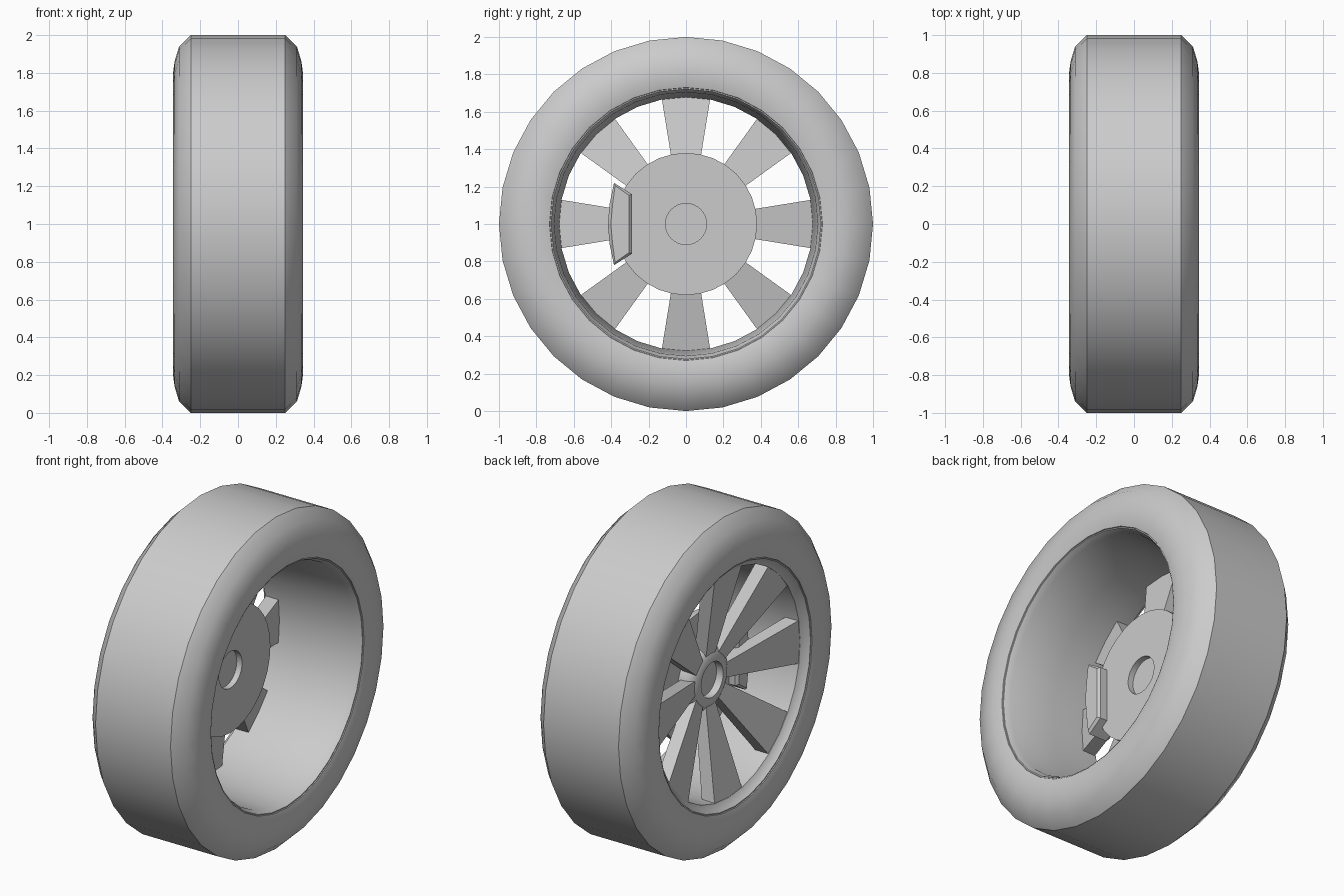
import bpy, bmesh, math
from mathutils import Matrix, Vector

if "Cube" in bpy.data.objects:
    bpy.data.objects.remove(bpy.data.objects["Cube"])

CENTRE = Vector((0, 0, 1))


def finish(name, bm, smooth=True):
    bmesh.ops.remove_doubles(bm, verts=bm.verts[:], dist=1e-5)
    bmesh.ops.recalc_face_normals(bm, faces=bm.faces[:])
    me = bpy.data.meshes.new(name)
    bm.to_mesh(me)
    bm.free()
    ob = bpy.data.objects.new(name, me)
    bpy.context.collection.objects.link(ob)
    ob.location = CENTRE
    if smooth:
        bpy.ops.object.select_all(action='DESELECT')
        ob.select_set(True)
        bpy.context.view_layer.objects.active = ob
        bpy.ops.object.shade_smooth_by_angle(angle=math.radians(35))
    return ob


def lathe(name, profile, closed=False, sides=32):
    """Turn an (x, radius) profile around the x axis."""
    bm = bmesh.new()
    rings = []
    for i in range(sides):
        a = 2 * math.pi * i / sides
        rings.append([bm.verts.new((x, r * math.cos(a), r * math.sin(a))) for x, r in profile])
    n = len(profile)
    for i in range(sides):
        p, q = rings[i], rings[(i + 1) % sides]
        for j in range(n if closed else n - 1):
            k = (j + 1) % n
            bm.faces.new((p[j], p[k], q[k], q[j]))
    return finish(name, bm)


# Tyre: symmetric rounded sidewalls
side = [(0.25, 1.0), (0.312, 0.94), (0.336, 0.86), (0.345, 0.79), (0.33, 0.73), (0.29, 0.715)]
lathe("tyre", side + [(-x, r) for x, r in reversed(side)], closed=True)

# Rim barrel with a small lip on both ends
lathe("rim", [(0.325, 0.733), (0.325, 0.722), (0.29, 0.705), (0.0, 0.692), (-0.19, 0.678),
              (-0.285, 0.68), (-0.30, 0.705), (-0.325, 0.722), (-0.325, 0.733)], closed=True)

# Brake disc with a shallow centre bore
lathe("brake_disc", [(-0.09, 0), (-0.09, 0.11), (-0.05, 0.11), (-0.05, 0.38), (-0.085, 0.38),
                     (-0.085, 0.1), (-0.095, 0)])

# Rounded hub with recessed centre
lathe("hub", [(-0.085, 0), (-0.085, 0.2), (-0.13, 0.195), (-0.155, 0.175), (-0.172, 0.145), (-0.175, 0.105),
              (-0.13, 0.105), (-0.13, 0)])

# Eight tapered spokes, sloping outwards to the rim
bm = bmesh.new()
for i in range(8):
    cube = bmesh.ops.create_cube(bm, size=2)["verts"]
    for v in cube:
        outer, front = v.co.z > 0, v.co.x < 0
        width = 0.132 if outer else 0.045
        radius = 0.685 if outer else 0.15
        if outer:
            x = -0.285 if front else -0.2
        else:
            x = -0.165 if front else -0.09
        v.co = Vector((x, math.copysign(width, v.co.y), radius))
    bmesh.ops.rotate(bm, verts=cube, cent=(0, 0, 0), matrix=Matrix.Rotation(i * math.pi / 4, 3, 'X'))
finish("spokes", bm, smooth=False)

# Brake caliper: curved block over the disc edge, with a stepped rim on each face
outline = [(-0.29, -0.16), (-0.29, 0.16), (-0.385, 0.22), (-0.408, 0.11),
           (-0.418, 0), (-0.408, -0.11), (-0.385, -0.22)]
bm = bmesh.new()
face = bm.faces.new([bm.verts.new((-0.125, y, z)) for y, z in outline])
ext = bmesh.ops.extrude_face_region(bm, geom=[face])
bmesh.ops.translate(bm, verts=[g for g in ext["geom"] if isinstance(g, bmesh.types.BMVert)], vec=(0.12, 0, 0))
if not face.is_valid or len(bm.faces) < 9:
    bm.faces.ensure_lookup_table()
bmesh.ops.recalc_face_normals(bm, faces=bm.faces[:])
caps = [f for f in bm.faces if len(f.verts) == 7]
bmesh.ops.inset_individual(bm, faces=caps, thickness=0.016, depth=0.015)
finish("brake_caliper", bm, smooth=False)
